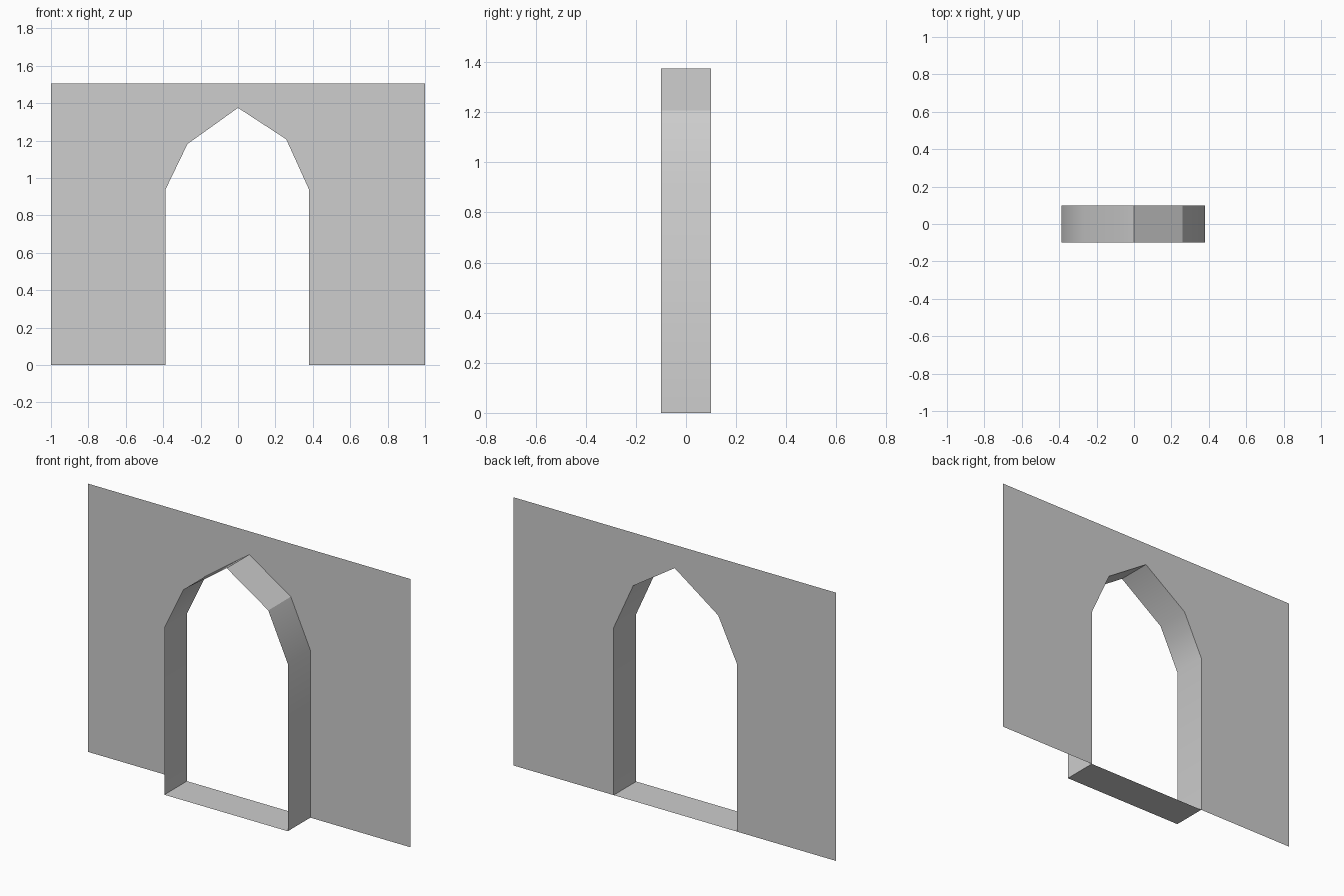
import bpy
import bmesh
import math

cube = bpy.data.objects.get("Cube")
if cube:
    bpy.data.objects.remove(cube, do_unlink=True)

HALF_WIDTH, HEIGHT, HALF_DEPTH = 1.0, 1.505, 0.1

# Doorway outline, from one foot over the point to the other
arch = [(-0.387, 0), (-0.387, 0.94), (-0.27, 1.182), (0, 1.375),
        (0.258, 1.207), (0.379, 0.94), (0.379, 0)]

grey = bpy.data.materials.new("light grey")
grey.use_nodes = True
colour = (0.61, 0.61, 0.61, 1)
grey.diffuse_color = colour
grey.node_tree.nodes["Principled BSDF"].inputs["Base Color"].default_value = colour


def make_object(name, bm):
    mesh = bpy.data.meshes.new(name)
    bm.to_mesh(mesh)
    bm.free()
    mesh.materials.append(grey)
    obj = bpy.data.objects.new(name, mesh)
    bpy.context.collection.objects.link(obj)
    return obj


# Thin wall sheet at the back, with the doorway cut out of its outline
bm = bmesh.new()
outline = arch + [(HALF_WIDTH, 0), (HALF_WIDTH, HEIGHT),
                  (-HALF_WIDTH, HEIGHT), (-HALF_WIDTH, 0)]
bm.faces.new([bm.verts.new((x, HALF_DEPTH, z)) for x, z in outline])
bm.normal_update()
bmesh.ops.triangulate(bm, faces=bm.faces[:])
make_object("wall", bm)

# Open frame running forward from the doorway, with a floor sill
bm = bmesh.new()
rim = [bm.verts.new((x, HALF_DEPTH, z)) for x, z in arch]
edges = [bm.edges.new((v, rim[(i + 1) % len(rim)])) for i, v in enumerate(rim)]
extruded = bmesh.ops.extrude_edge_only(bm, edges=edges)["geom"]
front = [v for v in extruded if isinstance(v, bmesh.types.BMVert)]
bmesh.ops.translate(bm, verts=front, vec=(0, -2 * HALF_DEPTH, 0))
bmesh.ops.recalc_face_normals(bm, faces=bm.faces[:])
frame = make_object("door_frame", bm)

# Soften only the shallow bends of the frame
bpy.ops.object.select_all(action="DESELECT")
frame.select_set(True)
bpy.context.view_layer.objects.active = frame
bpy.ops.object.shade_smooth_by_angle(angle=math.radians(30))
